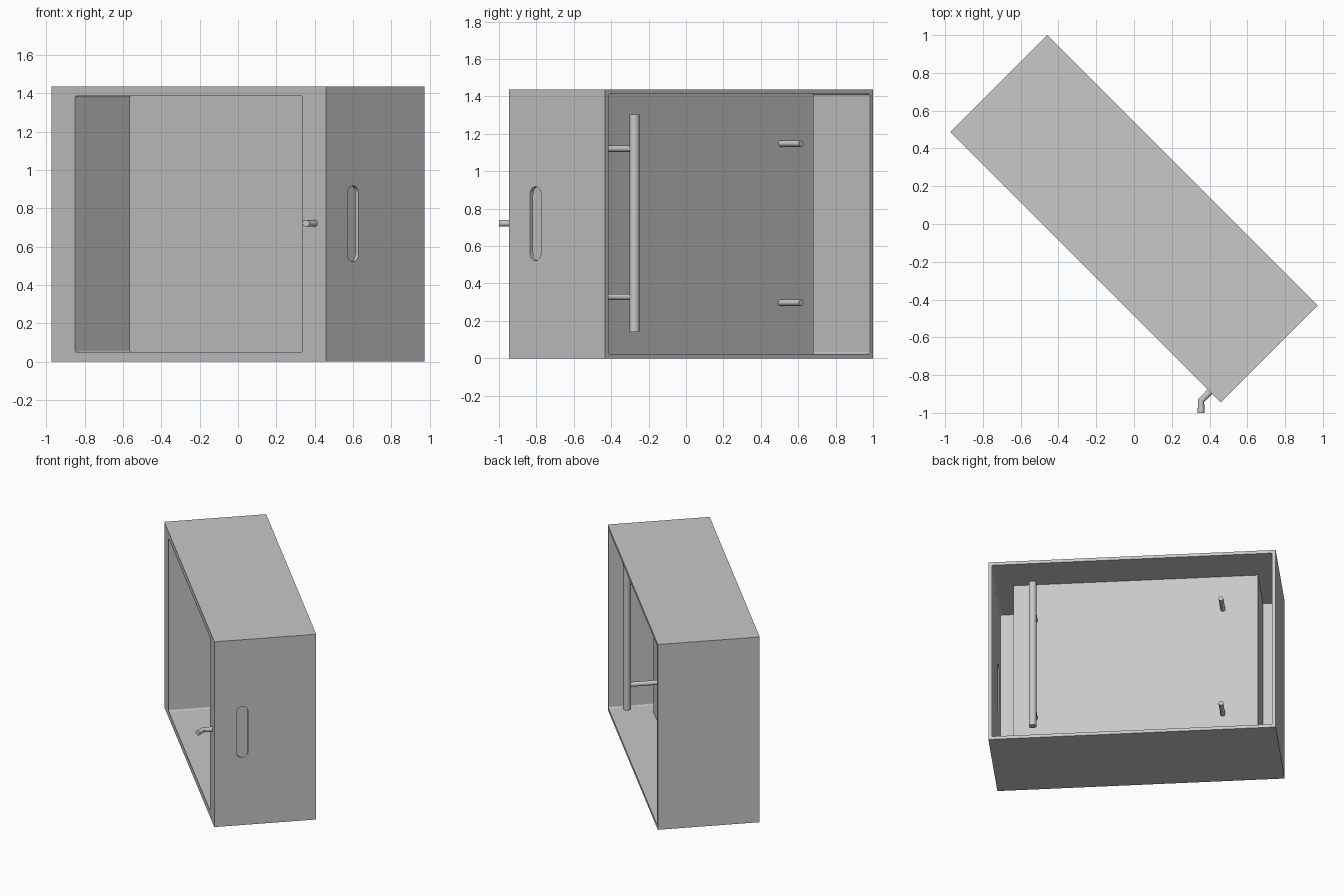
import bpy
import bmesh
from math import radians
from mathutils import Matrix, Vector

cube = bpy.data.objects.get("Cube")
if cube:
    bpy.data.objects.remove(cube)

# The cabinet stands turned 45 degrees: local x runs along it, local y to its back
PLACE = Matrix.Translation((0, 0.0275, 0)) @ Matrix.Rotation(radians(-45), 4, "Z")
L, D, H = 1.013, 0.3635, 1.436      # half length, half depth, height
WALL = 0.024
OPEN_X, OPEN_Z = 0.838, 0.049       # front opening: half width, margin
PANEL = 0.039                       # front of the recessed panel

grey = bpy.data.materials.new("light_grey")
grey.use_nodes = True
colour = (0.58, 0.58, 0.58, 1)
grey.diffuse_color = colour
grey.node_tree.nodes["Principled BSDF"].inputs["Base Color"].default_value = colour


def finish(bm, name):
    mesh = bpy.data.meshes.new(name)
    bm.to_mesh(mesh)
    bm.free()
    mesh.materials.append(grey)
    obj = bpy.data.objects.new(name, mesh)
    bpy.context.collection.objects.link(obj)
    obj.matrix_world = PLACE
    return obj


def activate(obj):
    bpy.ops.object.select_all(action="DESELECT")
    obj.select_set(True)
    bpy.context.view_layer.objects.active = obj


def box(name, lo, hi, axis=None, radius=0, segments=3):
    """Box between two corners, with the edges along one axis rounded if asked."""
    lo, hi = Vector(lo), Vector(hi)
    bm = bmesh.new()
    bmesh.ops.create_cube(bm, size=1)
    for v in bm.verts:
        v.co = Vector(a + (b - a) * (c + 0.5) for a, b, c in zip(lo, hi, v.co))
    if axis is not None:
        edges = [e for e in bm.edges
                 if abs((e.verts[0].co - e.verts[1].co)[axis]) > 1e-4]
        bmesh.ops.bevel(bm, geom=edges, offset=radius, segments=segments,
                        affect="EDGES", profile=0.5)
    return finish(bm, name)


def cut(obj, cutter):
    mod = obj.modifiers.new("cut", "BOOLEAN")
    mod.operation, mod.solver, mod.object = "DIFFERENCE", "EXACT", cutter
    bpy.context.view_layer.update()
    activate(obj)
    bpy.ops.object.modifier_apply(modifier=mod.name)
    bpy.data.objects.remove(cutter)


def rod(name, start, end, radius):
    start, end = Vector(start), Vector(end)
    axis = end - start
    turn = axis.to_track_quat("Z", "Y").to_matrix().to_4x4()
    bm = bmesh.new()
    bmesh.ops.create_cone(bm, cap_ends=True, segments=32, radius1=radius, radius2=radius,
                          depth=axis.length,
                          matrix=Matrix.Translation((start + end) / 2) @ turn)
    obj = finish(bm, name)
    activate(obj)
    bpy.ops.object.shade_smooth_by_angle(angle=radians(35))
    return obj


# Outer case: hollow from the back, framed at the front, slotted at one end
case = box("outer_case", (-L, -D, 0), (L, D, H))
cut(case, box("back_cutter", (WALL - L, WALL - D, WALL), (L - WALL, D + 0.1, H - WALL), 1, 0.01))
cut(case, box("front_cutter", (-OPEN_X, -D - 0.1, OPEN_Z), (OPEN_X, 0, H - OPEN_Z), 1, 0.01))
cut(case, box("slot_cutter", (L - 0.1, -0.205, 0.522), (L + 0.1, -0.123, 0.918), 0, 0.0408, 8))

# Recessed tray behind the front opening
back = PANEL + WALL
tray = box("recessed_tray", (-OPEN_X - WALL, WALL - D - 0.005, WALL - 0.002),
           (OPEN_X + WALL, back, H - WALL + 0.002))
cut(tray, box("tray_cutter", (-OPEN_X, -D - 0.1, OPEN_Z), (OPEN_X, PANEL, H - OPEN_Z), 1, 0.01))

# Upright rail on two stand-offs
RAIL_X, RAIL_Y = 0.708, 0.28
rod("upright_rail", (RAIL_X, RAIL_Y, 0.14), (RAIL_X, RAIL_Y, 1.303), 0.027)
for label, z in (("lower", 0.328), ("upper", 1.12)):
    rod(label + "_rail_standoff", (RAIL_X, back - 0.01, z), (RAIL_X, RAIL_Y, z), 0.017)

# Pegs at the other side of the panel
for label, z in (("lower", 0.297), ("upper", 1.148)):
    rod(label + "_peg", (-0.614, back - 0.01, z), (-0.614, 0.218, z), 0.017)

# Bent hook on the front frame
curve = bpy.data.curves.new("front_hook", "CURVE")
curve.dimensions = "3D"
curve.bevel_depth = 0.018
curve.bevel_resolution = 6
curve.use_fill_caps = True
spline = curve.splines.new("POLY")
path = [(0.412, -0.878), (0.355, -0.935), (0.355, -1.0)]
spline.points.add(len(path) - 1)
for point, (x, y) in zip(spline.points, path):
    point.co = (x, y, 0.722, 1)
curve.materials.append(grey)
hook = bpy.data.objects.new("front_hook", curve)
bpy.context.collection.objects.link(hook)
activate(hook)
bpy.ops.object.convert(target="MESH")
bpy.ops.object.shade_smooth_by_angle(angle=radians(35))
